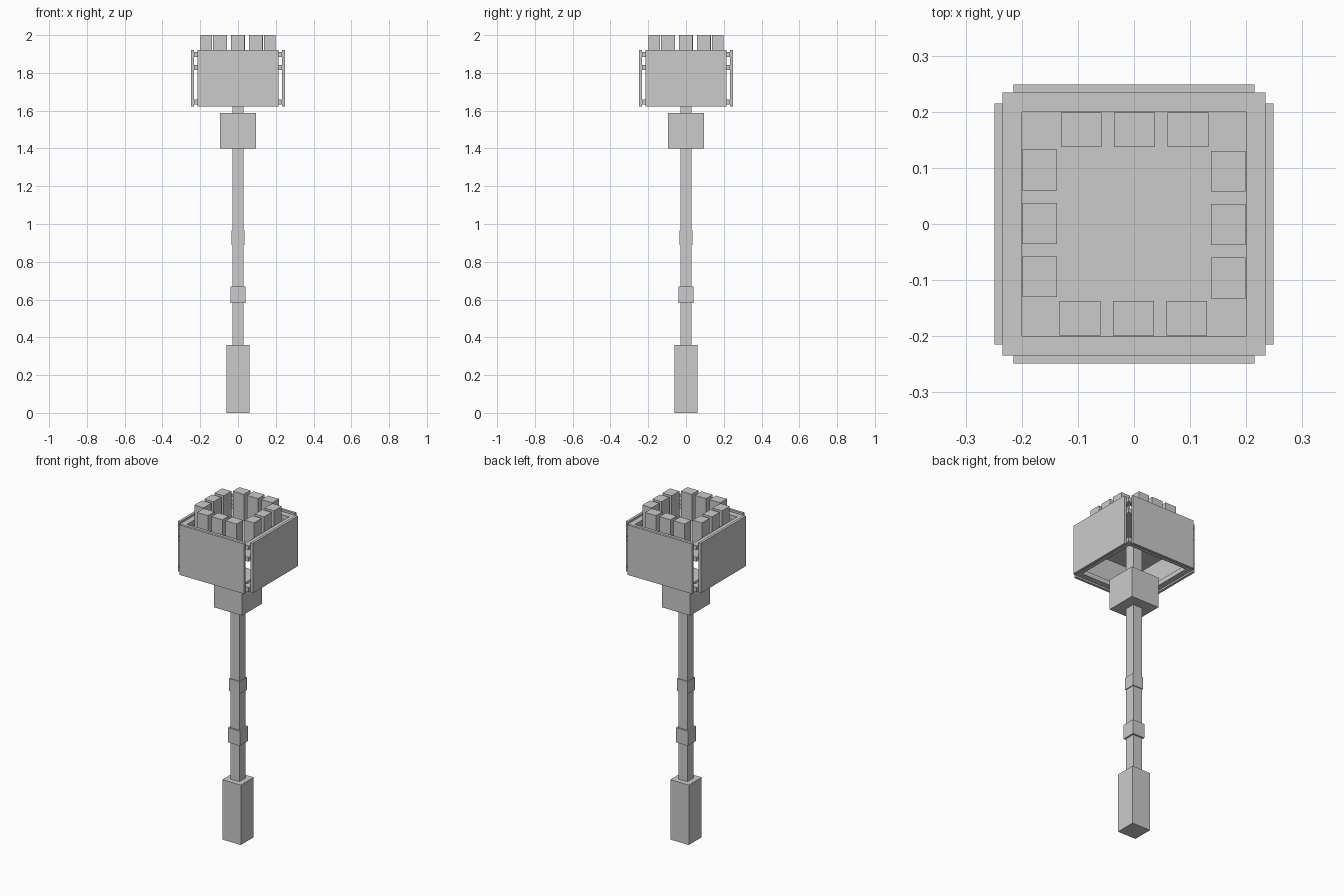
import bpy, bmesh
from mathutils import Matrix, Vector

if "Cube" in bpy.data.objects:
    bpy.data.objects.remove(bpy.data.objects["Cube"])


def make(name, boxes):
    """One object from a list of (x0, x1, y0, y1, z0, z1) boxes."""
    bm = bmesh.new()
    for x0, x1, y0, y1, z0, z1 in boxes:
        m = Matrix.Translation(((x0 + x1) / 2, (y0 + y1) / 2, (z0 + z1) / 2))
        m = m @ Matrix.Diagonal((x1 - x0, y1 - y0, z1 - z0, 1))
        bmesh.ops.create_cube(bm, size=1, matrix=m)
    mesh = bpy.data.meshes.new(name)
    bm.to_mesh(mesh)
    bm.free()
    ob = bpy.data.objects.new(name, mesh)
    bpy.context.collection.objects.link(ob)
    return ob


def block(name, half, z0, z1):
    return make(name, [(-half, half, -half, half, z0, z1)])


def square_frame(name, inner, outer, z0, z1):
    """Hollow square ring with a clean quad topology."""
    bm = bmesh.new()
    corners = [(-1, -1), (1, -1), (1, 1), (-1, 1)]
    section = [(inner, z0), (outer, z0), (outer, z1), (inner, z1)]
    rings = [[bm.verts.new((cx * r, cy * r, z)) for r, z in section]
             for cx, cy in corners]
    for i in range(4):
        a, b = rings[i], rings[(i + 1) % 4]
        for j in range(4):
            k = (j + 1) % 4
            bm.faces.new((a[j], b[j], b[k], a[k]))
    bmesh.ops.recalc_face_normals(bm, faces=bm.faces)
    mesh = bpy.data.meshes.new(name)
    bm.to_mesh(mesh)
    bm.free()
    bpy.context.collection.objects.link(bpy.data.objects.new(name, mesh))


# Mast: footing, pole, collars and equipment box
block("footing", 0.0615, 0.0, 0.36)
block("pole", 0.03, 0.36, 1.815)
block("lower_collar", 0.04, 0.582, 0.67)
block("upper_collar", 0.035, 0.89, 0.965)
block("equipment_box", 0.094, 1.40, 1.587)

# Head: platform plus rails that carry the panels
block("platform", 0.234, 1.815, 1.841)
square_frame("top_rail", 0.2, 0.234, 1.884, 1.91)
square_frame("bottom_rail", 0.2, 0.234, 1.632, 1.66)

# Four sides: cover panel and three antennas each
for i in range(4):
    turn = Matrix.Rotation(i * 1.5707963, 4, 'Z')
    panel = make(f"panel_{i}", [(-0.215, 0.215, -0.249, -0.234, 1.622, 1.922)])
    antennas = make(f"antennas_{i}", [
        (x - 0.0365, x + 0.0365, -0.199, -0.137, 1.841, 2.0)
        for x in (-0.096, -0.001, 0.094)])
    for ob in (panel, antennas):
        ob.data.transform(turn)
